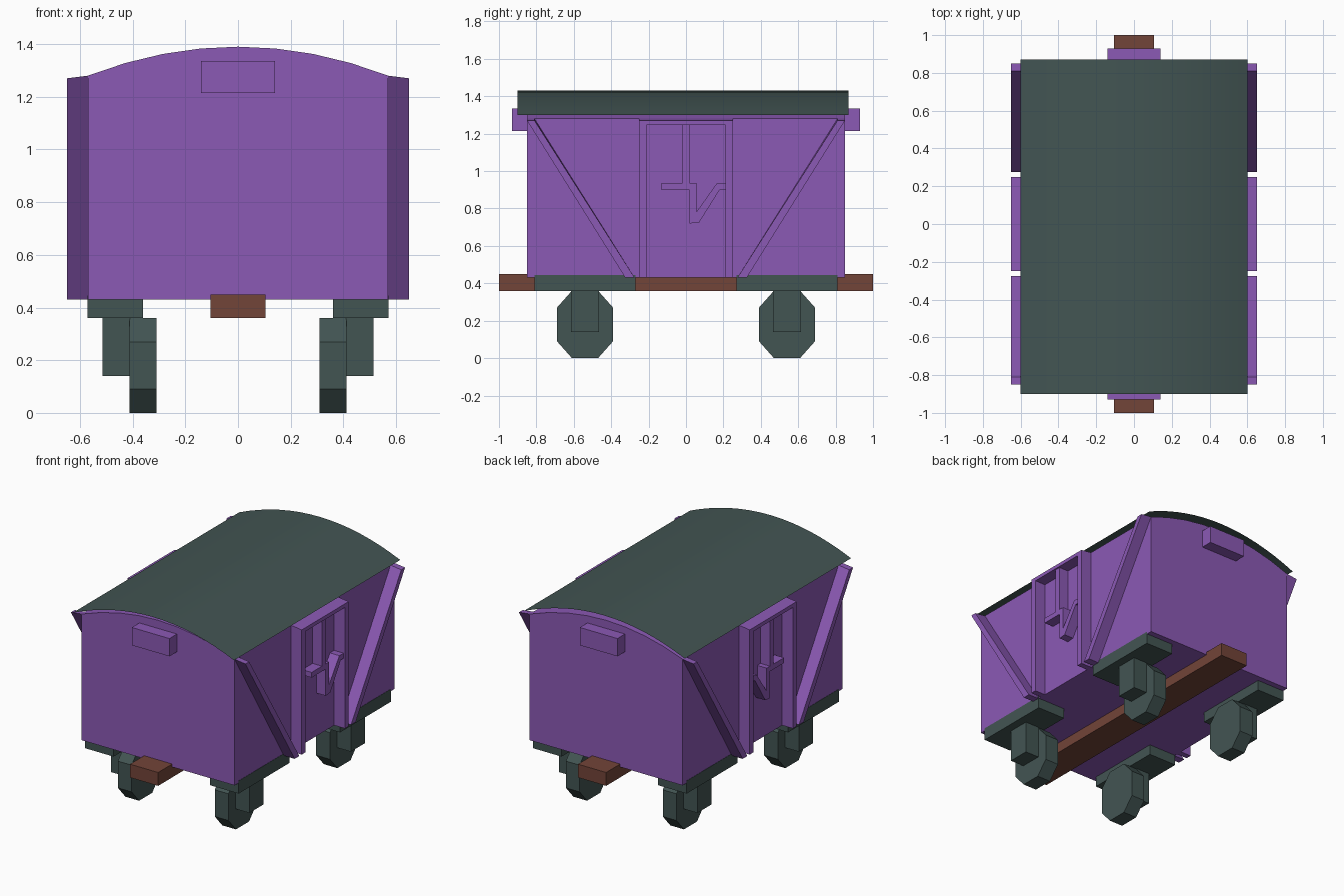
import bpy
import bmesh
from mathutils import Vector

cube = bpy.data.objects.get("Cube")
if cube:
    bpy.data.objects.remove(cube, do_unlink=True)


def material(name, rgb):
    m = bpy.data.materials.new(name)
    m.use_nodes = True
    colour = (*rgb, 1)
    m.diffuse_color = colour
    node = next(n for n in m.node_tree.nodes if n.type == "BSDF_PRINCIPLED")
    node.inputs["Base Color"].default_value = colour
    return m


PURPLE = material("purple paint", (0.26, 0.10, 0.46))
SLATE = material("slate green", (0.055, 0.09, 0.086))
BROWN = material("brown timber", (0.17, 0.058, 0.04))

SIDE, OUT = 0.57, 0.65      # body side and outer face of the side framing
FLOOR, EAVES = 0.43, 1.28


def finish(name, bm, mat):
    mesh = bpy.data.meshes.new(name)
    bm.to_mesh(mesh)
    bm.free()
    mesh.materials.append(mat)
    ob = bpy.data.objects.new(name, mesh)
    bpy.context.collection.objects.link(ob)
    return ob


def prism(name, points, axis, start, end, mat):
    """Extrude a profile: (y, z) points along x, or (x, z) points along y."""
    place = (lambda a, b: (start, a, b)) if axis == "x" else (lambda a, b: (a, start, b))
    bm = bmesh.new()
    face = bm.faces.new([bm.verts.new(place(*p)) for p in points])
    new = bmesh.ops.extrude_face_region(bm, geom=[face])["geom"]
    step = Vector((end - start, 0, 0) if axis == "x" else (0, end - start, 0))
    bmesh.ops.translate(bm, vec=step, verts=[v for v in new if isinstance(v, bmesh.types.BMVert)])
    bmesh.ops.recalc_face_normals(bm, faces=bm.faces)
    return finish(name, bm, mat)


def box(name, x, y, z, mat):
    corners = [(x[0], z[0]), (x[1], z[0]), (x[1], z[1]), (x[0], z[1])]
    return prism(name, corners, "y", *y, mat)


def mirror(ob, y=False):
    """Repeat a part on the other side, and optionally at the other end."""
    mod = ob.modifiers.new("mirror", "MIRROR")
    mod.use_axis = (True, y, False)
    mod.use_mirror_merge = False
    return ob


# Body with arched ends
arch = [(SIDE * i / 4, 1.39 - 0.11 * (i / 4) ** 2) for i in range(4, -5, -1)]
prism("body", [(-SIDE, FLOOR), (SIDE, FLOOR)] + arch, "y", -0.85, 0.85, PURPLE)

# Thin curved roof sheet
bm = bmesh.new()
rows = []
for i in range(-8, 9):
    x, z = 0.6 * i / 8, 1.43 - 0.13 * (i / 8) ** 2
    rows.append([bm.verts.new((x, y, z)) for y in (-0.90, 0.87)])
for a, b in zip(rows, rows[1:]):
    bm.faces.new((a[0], b[0], b[1], a[1]))
roof = finish("roof", bm, SLATE)
for poly in roof.data.polygons:
    poly.use_smooth = True

# Vent boxes on the ends
for name, y in (("front_vent", (-0.93, -0.85)), ("back_vent", (0.85, 0.93))):
    box(name, (-0.14, 0.14), y, (1.215, 1.335), PURPLE)

# Central beam with its projecting ends
box("centre_beam", (-0.105, 0.105), (-1, 1), (0.36, 0.45), BROWN)

# Door frame, sloping slightly at the top
frame = prism("door_frame", [
    (-0.25, FLOOR), (-0.21, FLOOR), (-0.21, 1.245), (0.21, 1.245),
    (0.21, FLOOR), (0.25, FLOOR), (0.25, EAVES), (-0.25, EAVES)], "x", SIDE, OUT, PURPLE)
mirror(frame)

# Door post and latch bar, with the bent handle below
mirror(prism("door_post_and_latch", [
    (-0.13, 0.90), (0.02, 0.90), (0.02, 0.72), (0.07, 0.725), (0.18, 0.90),
    (0.21, 0.90), (0.21, 0.935), (0.165, 0.935), (0.055, 0.78), (0.055, 0.935),
    (0.02, 0.935), (0.02, 1.245), (-0.02, 1.245), (-0.02, 0.935), (-0.13, 0.935)],
    "x", SIDE, OUT - 0.01, PURPLE))

# Diagonal side braces
brace = prism("diagonal_brace", [
    (-0.85, EAVES), (-0.325, FLOOR), (-0.275, FLOOR), (-0.81, EAVES)],
    "x", SIDE, OUT, PURPLE)
mirror(brace, y=True)
for ob in (frame, brace):
    for v in ob.data.vertices:
        if v.co.x > OUT - 0.01 and v.co.z > 1.27:
            v.co.z = 1.27

# Running gear: side plates, eight-sided wheels and axle boxes
mirror(box("side_plate", (0.36, 0.572), (-0.81, -0.27), (0.36, 0.445), SLATE), y=True)
wheel = [(-0.07, 0), (0.07, 0), (0.15, 0.09), (0.15, 0.27),
         (0.07, 0.36), (-0.07, 0.36), (-0.15, 0.27), (-0.15, 0.09)]
mirror(prism("wheel", [(y - 0.54, z) for y, z in wheel], "x", 0.31, 0.412, SLATE), y=True)
mirror(box("axle_box", (0.41, 0.515), (-0.615, -0.465), (0.14, 0.365), SLATE), y=True)
